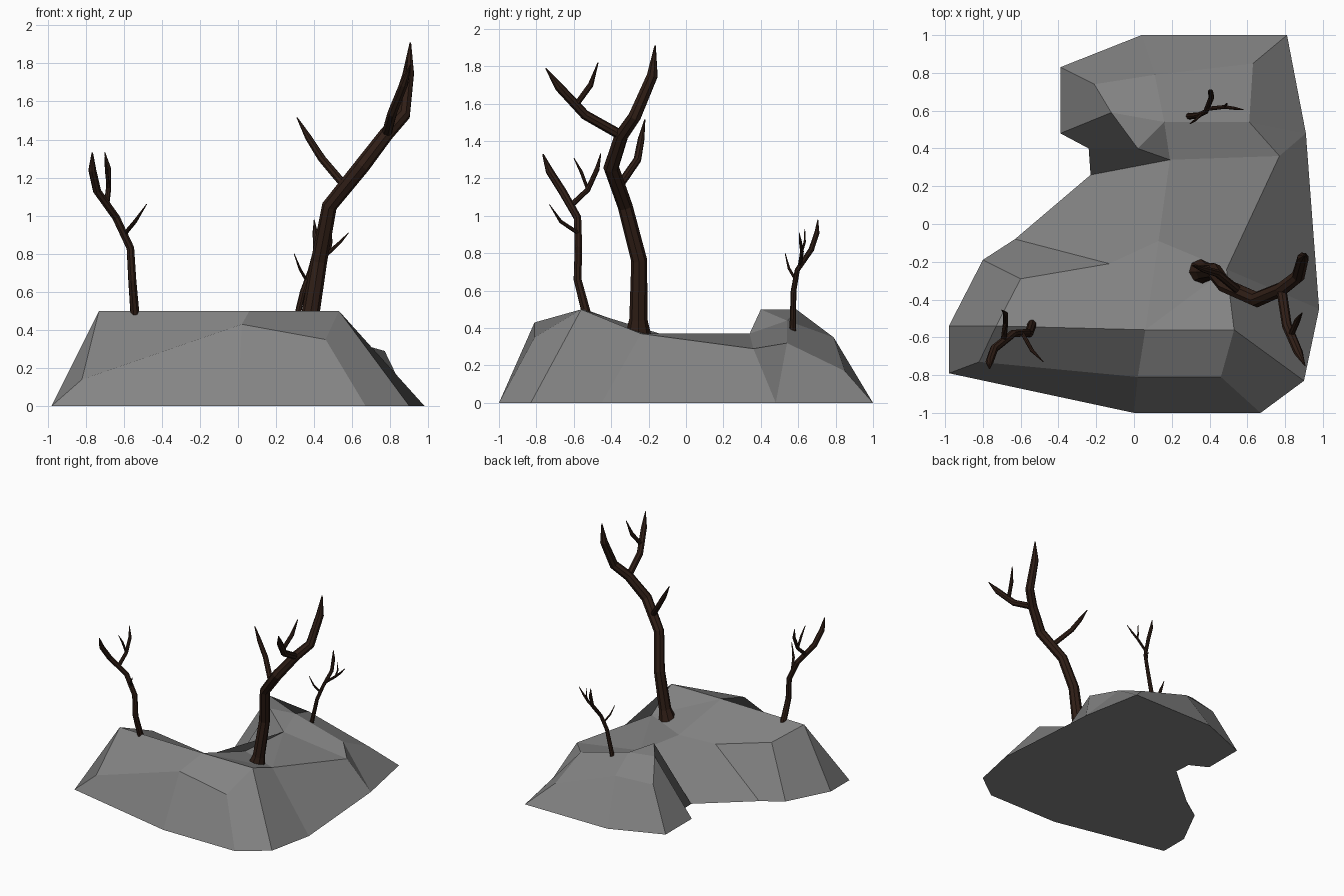
import bpy, bmesh

# ---- rock: footprint corners (a-o) on the ground, raised corners (A-S) ----
FOOT = [(.04, 1), (.81, 1), (.91, .48), (.98, -.45), (.90, -.83), (.67, -1), (0, -1),
        (-.98, -.79), (-.98, -.54), (-.80, -.19), (-.63, -.08), (-.23, .26),
        (-.24, .40), (-.39, .48), (-.39, .83)]
RAISED = {
    'A': (.63, .85, .17), 'B': (.11, .79, .35), 'C': (-.21, .74, .34),
    'D': (-.12, .59, .50), 'E': (.16, .54, .44), 'F': (.61, .54, .32),
    'G': (.77, .36, .29), 'H': (.19, .34, .37), 'I': (.02, .40, .50),
    'J': (.13, -.09, .355), 'K': (.49, -.24, .37), 'L': (-.13, -.21, .30),
    'M': (-.60, -.29, .41), 'N': (-.73, -.54, .50), 'O': (.06, -.56, .50),
    'P': (.53, -.56, .50), 'Q': (-.82, -.73, .14), 'R': (.02, -.81, .43),
    'S': (.46, -.81, .35)}
SIDES = "abAB bcFA cGF cdKG dePK efSP fgRS ghQR hiNQ ijMN jkLM klHJL lmIH mnDI noCD oaBC"
TOPS = "PSRO ORQN NMLO OLJ PKO OKJ KGH KHJ HGFE DIE IHE DCBE BAFE"


def material(name, rgb):
    m = bpy.data.materials.new(name)
    m.diffuse_color = (*rgb, 1)
    return m


stone = material("stone", (.23, .23, .23))
bark = material("bark", (.029, .013, .008))


def build_rock():
    bm = bmesh.new()
    v = {chr(97 + i): bm.verts.new((x, y, 0)) for i, (x, y) in enumerate(FOOT)}
    v.update({k: bm.verts.new(co) for k, co in RAISED.items()})
    bm.faces.new([v[chr(97 + i)] for i in range(len(FOOT))])
    for face in (SIDES + " " + TOPS).split():
        bm.faces.new([v[k] for k in face])
    bmesh.ops.recalc_face_normals(bm, faces=bm.faces)
    me = bpy.data.meshes.new("rock")
    bm.to_mesh(me)
    bm.free()
    me.materials.append(stone)
    bpy.context.collection.objects.link(bpy.data.objects.new("rock", me))


# ---- dead trees: tapered faceted limbs swept along short paths ----
def build_tree(name, limbs):
    """Each limb is a list of (x, y, z, radius)."""
    cu = bpy.data.curves.new(name, 'CURVE')
    cu.dimensions = '3D'
    cu.bevel_depth = 1
    cu.bevel_resolution = 2
    cu.use_fill_caps = True
    for limb in limbs:
        sp = cu.splines.new('POLY')
        sp.points.add(len(limb) - 1)
        sp.use_smooth = False
        for p, (x, y, z, r) in zip(sp.points, limb):
            p.co = (x, y, z, 1)
            p.radius = r
    cu.materials.append(bark)
    ob = bpy.data.objects.new(name, cu)
    bpy.context.collection.objects.link(ob)
    bpy.ops.object.select_all(action='DESELECT')
    ob.select_set(True)
    bpy.context.view_layer.objects.active = ob
    bpy.ops.object.convert(target='MESH')
    bpy.ops.object.shade_flat()


build_rock()

build_tree("large_tree", [
    [(.35, -.255, .35, .072), (.375, -.255, .45, .048), (.425, -.25, .76, .043),
     (.48, -.325, 1.05, .040), (.65, -.40, 1.26, .042), (.78, -.345, 1.43, .038),
     (.87, -.275, 1.53, .036), (.895, -.18, 1.75, .031), (.905, -.165, 1.91, .004)],
    [(.55, -.35, 1.17, .022), (.44, -.26, 1.30, .021), (.37, -.24, 1.41, .018),
     (.31, -.22, 1.515, .003)],
    [(.78, -.345, 1.43, .027), (.81, -.54, 1.54, .026), (.87, -.68, 1.69, .024),
     (.905, -.75, 1.79, .003)],
    [(.83, -.59, 1.59, .016), (.865, -.51, 1.70, .016), (.89, -.47, 1.82, .003)],
])

build_tree("medium_tree", [
    [(-.54, -.53, .47, .025), (-.555, -.58, .66, .022), (-.565, -.575, .83, .021),
     (-.64, -.58, .99, .021), (-.74, -.66, 1.13, .022), (-.765, -.73, 1.24, .021),
     (-.765, -.765, 1.33, .004)],
    [(-.59, -.58, .91, .011), (-.54, -.67, .97, .010), (-.48, -.73, 1.06, .002)],
    [(-.69, -.61, 1.06, .015), (-.68, -.525, 1.14, .014), (-.68, -.475, 1.25, .013),
     (-.70, -.455, 1.335, .002)],
    [(-.68, -.525, 1.14, .009), (-.69, -.56, 1.235, .009), (-.70, -.60, 1.31, .002)],
])

build_tree("small_tree", [
    [(.285, .57, .36, .018), (.34, .575, .60, .015), (.38, .595, .71, .014),
     (.41, .67, .82, .015), (.405, .70, .91, .014), (.40, .705, .98, .002)],
    [(.36, .585, .66, .008), (.325, .55, .72, .007), (.295, .53, .80, .002)],
    [(.39, .61, .74, .011), (.48, .62, .81, .010), (.535, .612, .86, .008),
     (.58, .605, .91, .002)],
    [(.48, .62, .81, .007), (.49, .635, .86, .006), (.49, .635, .93, .002)],
])
